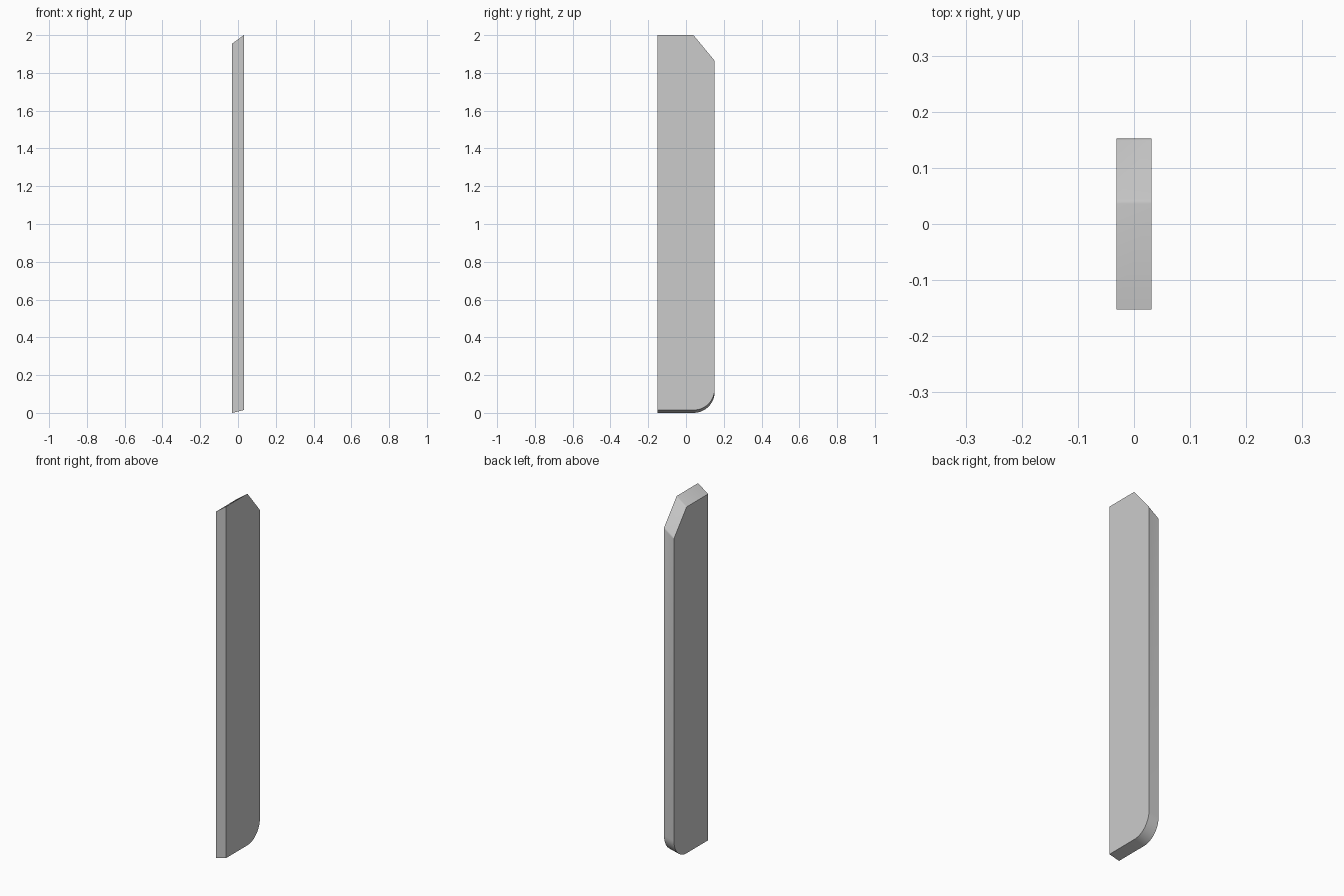
import bpy, bmesh, math

if "Cube" in bpy.data.objects:
    bpy.data.objects.remove(bpy.data.objects["Cube"])

HX, HY = 0.031, 0.152      # half thickness, half width
TOP_DROP, BOTTOM_RISE = 0.045, 0.015
R = 0.112                  # rounded lower corner radius


def outline(top, bottom):
    """Side profile (y, z): chamfered upper corner, rounded lower corner."""
    pts = [(-HY, top), (0.036, top), (0.041, top - 0.002), (0.045, top - 0.007),
           (HY - 0.003, top - 0.132), (HY - 0.001, top - 0.136), (HY, top - 0.142)]
    for i in range(13):
        a = math.radians(-90 * i / 12)
        pts.append((HY - R + R * math.cos(a), bottom + R + R * math.sin(a)))
    pts.append((-HY, bottom))
    return pts


# Plank with ends cut at a slant between the two broad faces
bm = bmesh.new()
left = [bm.verts.new((-HX, y, z)) for y, z in outline(2 - TOP_DROP, 0)]
right = [bm.verts.new((HX, y, z)) for y, z in outline(2, BOTTOM_RISE)]
bm.faces.new(left)
bm.faces.new(right[::-1])
n = len(left)
for i in range(n):
    j = (i + 1) % n
    bm.faces.new((left[i], right[i], right[j], left[j]))
bmesh.ops.recalc_face_normals(bm, faces=bm.faces)
mesh = bpy.data.meshes.new("plank")
bm.to_mesh(mesh)
bm.free()
plank = bpy.data.objects.new("plank", mesh)
bpy.context.collection.objects.link(plank)

# Smooth the rounded edge, keep broad-face borders sharp
bpy.context.view_layer.objects.active = plank
plank.select_set(True)
bpy.ops.object.shade_smooth_by_angle(angle=math.radians(30))
